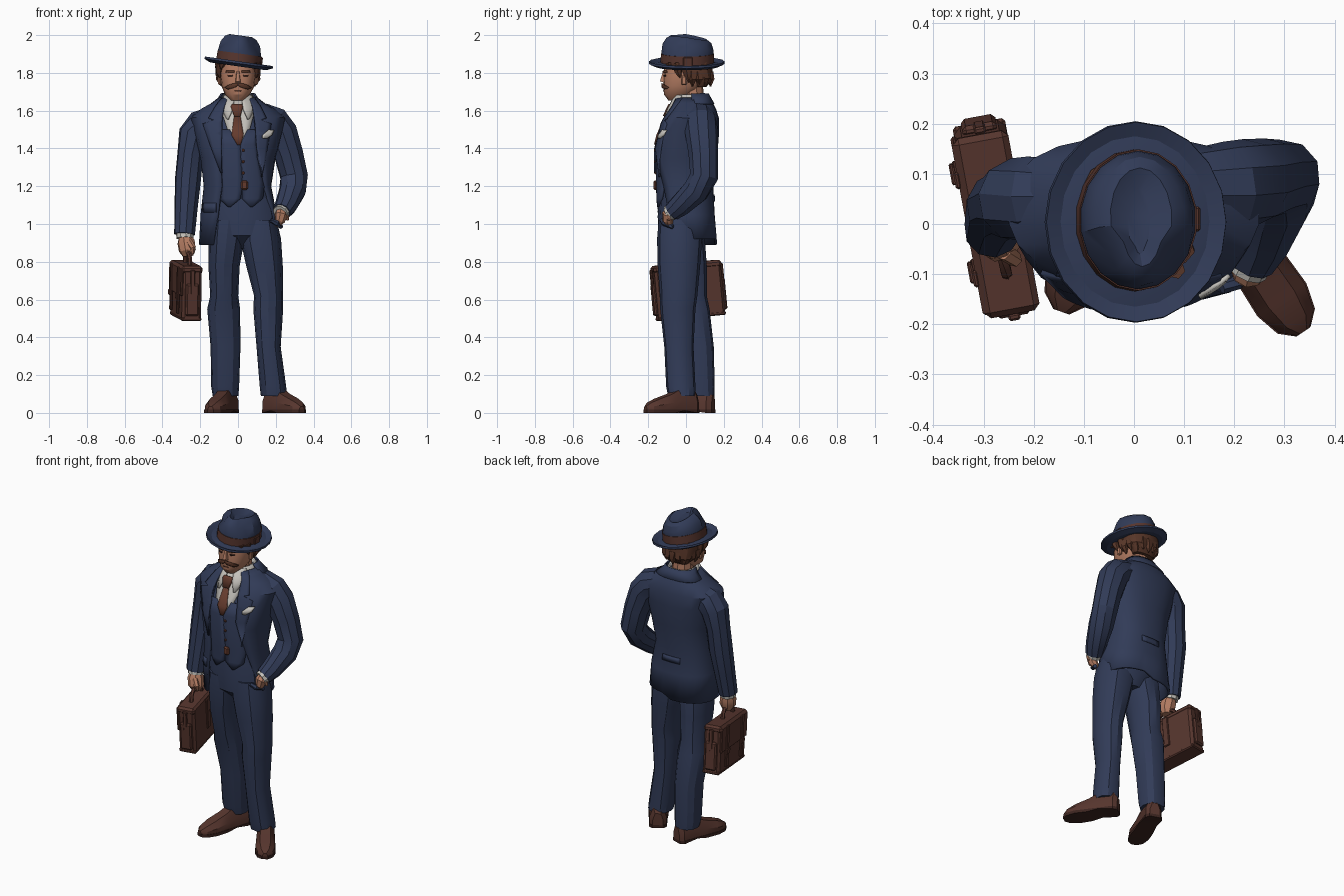
import bpy, bmesh, math
from mathutils import Vector, Matrix

P = 0.82  # squareness of body cross-sections


def material(name, rgb):
    m = bpy.data.materials.new(name)
    m.diffuse_color = (*rgb, 1)
    return m


NAVY = material("navy cloth", (0.031, 0.044, 0.096))
LEATHER = material("brown leather", (0.094, 0.036, 0.027))
DARK = material("dark brown", (0.045, 0.018, 0.014))
TIE = material("rust brown", (0.13, 0.044, 0.027))
HAIR = material("hair brown", (0.10, 0.038, 0.022))
SKIN = material("skin", (0.46, 0.205, 0.125))
WHITE = material("off white", (0.56, 0.54, 0.50))


def make(name, bm, mat, thick=0):
    bmesh.ops.recalc_face_normals(bm, faces=bm.faces)
    me = bpy.data.meshes.new(name)
    bm.to_mesh(me)
    bm.free()
    me.materials.append(mat)
    ob = bpy.data.objects.new(name, me)
    bpy.context.collection.objects.link(ob)
    if thick:
        mod = ob.modifiers.new("thickness", "SOLIDIFY")
        mod.thickness, mod.offset = thick, 0
    return ob


def skin(name, rings, mat, closed=True, caps=True, thick=0):
    bm = bmesh.new()
    vs = [[bm.verts.new(p) for p in r] for r in rings]
    n = len(vs[0])
    for a, b in zip(vs, vs[1:]):
        for i in range(n if closed else n - 1):
            j = (i + 1) % n
            bm.faces.new((a[i], a[j], b[j], b[i]))
    if caps:
        bm.faces.new(vs[0])
        bm.faces.new(vs[-1])
    return make(name, bm, mat, thick)


def spow(v, p=P):
    return math.copysign(abs(v) ** p, v)


# Stacked horizontal sections: (z, centre x, half width, front y, back y[, left edge, right edge])
def loft(name, rows, mat, n=12, caps=True, thick=0, p=P):
    rings, is_open = [], len(rows[0]) > 5
    for z, cx, rx, yf, yb, *edge in rows:
        a0, a1 = 0, math.tau
        if edge:
            a0 = math.asin(min(1, ((edge[1] - cx) / rx) ** (1 / p)))
            a1 -= math.asin(min(1, ((cx - edge[0]) / rx) ** (1 / p)))
        ring = []
        for k in range(n + is_open):
            a = a0 + (a1 - a0) * k / n
            ring.append((cx + rx * spow(math.sin(a), p),
                         (yf + yb) / 2 - (yb - yf) / 2 * spow(math.cos(a), p), z))
        rings.append(ring)
    return skin(name, rings, mat, not is_open, caps and not is_open, thick)


def surface_y(rows, x, z, side=-1):
    z = min(max(z, rows[0][0]), rows[-1][0])
    for a, b in zip(rows, rows[1:]):
        if z <= b[0]:
            break
    t = (z - a[0]) / (b[0] - a[0])
    _, cx, rx, yf, yb = [u + (v - u) * t for u, v in zip(a[:5], b[:5])]
    u = min(0.98, abs(x - cx) / rx)
    return (yf + yb) / 2 + side * (yb - yf) / 2 * (1 - u ** (2 / P)) ** (P / 2)


# Plate laid on a lofted surface, spans are (z, x0, x1)
def plate(name, rows, spans, mat, off=0.005, side=-1, thick=0.009):
    rings = []
    for z, x0, x1 in spans:
        xs = [x0 + (x1 - x0) * k / 4 for k in range(5)]
        rings.append([(x, surface_y(rows, x, z, side) + side * off, z) for x in xs])
    return skin(name, rings, mat, False, False, thick)


# Tube along a path of (x, y, z, radius)
def tube(name, path, mat, n=10):
    pts = [Vector(p[:3]) for p in path]
    rings = []
    for i, p in enumerate(pts):
        t = (pts[min(i + 1, len(pts) - 1)] - pts[max(i - 1, 0)]).normalized()
        u = t.cross(Vector((0.2, 1, 0.1))).normalized()
        v = t.cross(u)
        rings.append([p + path[i][3] * (u * math.cos(math.tau * k / n) + v * math.sin(math.tau * k / n))
                      for k in range(n)])
    return skin(name, rings, mat)


def box(name, c, size, mat, mx=Matrix(), bevel=0.0):
    bm = bmesh.new()
    bmesh.ops.create_cube(bm, size=1)
    bmesh.ops.scale(bm, vec=size, verts=bm.verts)
    if bevel:
        bmesh.ops.bevel(bm, geom=bm.edges[:], offset=bevel, segments=1, affect='EDGES')
    bmesh.ops.transform(bm, matrix=mx @ Matrix.Translation(c), verts=bm.verts)
    return make(name, bm, mat)


def flip(spans, dx=0):
    return [(z, dx - a, dx - b) for z, a, b in spans]


# Trousers
loft("trouser_hips", [(0.87, 0.03, 0.06, -0.07, 0.06), (0.94, 0.035, 0.17, -0.145, 0.10),
                      (1.04, 0.025, 0.175, -0.150, 0.11), (1.14, 0.02, 0.16, -0.143, 0.10)], NAVY)
loft("right_trouser_leg", [(0.09, -0.066, 0.068, 0.015, 0.15), (0.14, -0.068, 0.074, 0.0, 0.152),
     (0.35, -0.066, 0.079, -0.02, 0.147), (0.55, -0.076, 0.087, -0.065, 0.125), (0.62, -0.073, 0.074, -0.085, 0.11),
     (0.78, -0.074, 0.083, -0.12, 0.11), (0.92, -0.06, 0.095, -0.143, 0.10), (1.02, -0.05, 0.10, -0.14, 0.08)],
     NAVY, p=0.9)
loft("left_trouser_leg", [(0.09, 0.190, 0.069, -0.095, 0.05), (0.14, 0.185, 0.070, -0.105, 0.05),
     (0.35, 0.162, 0.064, -0.115, 0.04), (0.55, 0.160, 0.079, -0.137, 0.05), (0.62, 0.162, 0.077, -0.138, 0.06),
     (0.78, 0.140, 0.097, -0.150, 0.075), (0.92, 0.12, 0.108, -0.153, 0.085), (1.02, 0.115, 0.09, -0.145, 0.08)],
     NAVY, p=0.9)


# Shoes
def shoe(name, heel, toe):
    h, d = Vector((*heel, 0)), Vector((toe[0] - heel[0], toe[1] - heel[1], 0))
    s = Vector((-d.y, d.x, 0)).normalized()
    up = Vector((0, 0, 1))
    prof = [(0, .030, .09), (.07, .048, .12), (.33, .050, .13), (.52, .053, .10),
            (.76, .056, .075), (.92, .042, .055), (1, .014, .035)]
    rings = [[h + d * t + s * w * a + up * (0.018 + (z - 0.018) * b) for a, b in
              ((-1, 0), (-1, .45), (-.55, 1), (.55, 1), (1, .45), (1, 0))] for t, w, z in prof]
    skin(name, rings, LEATHER)
    sole = [[h + d * t + s * (w + .003) * a + up * z for a, z in
             ((-1, .012 if .3 < t < .5 else 0), (-1, .018), (1, .018), (1, .012 if .3 < t < .5 else 0))]
            for t, w, _ in prof]
    skin(name + "_sole", sole, DARK)


shoe("right_shoe", (-0.035, 0.145), (-0.145, -0.175))
shoe("left_shoe", (0.158, 0.052), (0.338, -0.215))

# Waistcoat, shirt and tie
BODY = [(1.10, 0.02, 0.155, -0.145, 0.08), (1.2, 0.01, 0.155, -0.148, 0.10), (1.35, 0, 0.17, -0.155, 0.12),
        (1.42, 0, 0.18, -0.152, 0.13), (1.5, 0, 0.18, -0.132, 0.13), (1.58, 0, 0.13, -0.092, 0.12),
        (1.66, 0, 0.075, -0.055, 0.10)]
loft("waistcoat", [(1.14, *BODY[0][1:])] + BODY[1:], NAVY, n=20)
plate("waistcoat_right_point", BODY, [(1.09, -.05, -.04), (1.135, -.10, .015), (1.22, -.10, .025),
                                      (1.42, -.09, .012), (1.50, -.09, -.045)], NAVY, .006)
plate("waistcoat_left_point", BODY, [(1.09, .065, .075), (1.135, .02, .13), (1.22, .022, .14),
                                     (1.42, .010, .10), (1.50, .05, .10)], NAVY, .006)
plate("shirt_front", BODY, [(1.42, -.004, .014), (1.5, -.056, .062), (1.58, -.082, .084), (1.66, -.06, .06)], WHITE)
plate("tie_blade", BODY, [(1.42, -.004, .014), (1.47, -.034, .030), (1.575, -.02, .012)], TIE, 0.013)
plate("tie_knot", BODY, [(1.57, -.02, .013), (1.62, -.038, .026), (1.632, -.03, .02)], TIE, 0.018, thick=.016)
for i, z in enumerate((1.39, 1.33, 1.27)):
    box(f"waistcoat_button_{i}", (.027, surface_y(BODY, .027, z) - .012, z), (.014, .008, .014), TIE, bevel=.003)
box("waist_fob", (.035, -.163, 1.205), (.036, .02, .05), TIE, bevel=.008)
loft("shirt_collar", [(1.59, 0, .095, -.085, .125), (1.685, 0, .076, -.05, .105)], WHITE, n=14, caps=False, thick=.01)
COLLAR = [(1.54, 0, .12, -.125, .12), (1.60, 0, .10, -.095, .12), (1.68, 0, .085, -.055, .11)]
wing = [(1.555, -.058, -.05), (1.61, -.084, -.026), (1.68, -.076, -.018)]
plate("right_collar_wing", COLLAR, wing, WHITE)
plate("left_collar_wing", COLLAR, flip(wing), WHITE)

# Jacket, open at the front
COAT = [(0.89, 0, .200, -.135, .158, -.13, .185), (1.05, .003, .195, -.158, .145, -.105, .18),
        (1.2, -.003, .172, -.16, .137, -.085, .135), (1.35, 0, .192, -.168, .158, -.09, .105),
        (1.48, 0, .225, -.15, .168, -.085, .095), (1.56, 0, .245, -.108, .167, -.085, .085),
        (1.605, 0, .19, -.075, .153, -.08, .082), (1.635, 0, .135, -.062, .138, -.07, .075),
        (1.665, 0, .095, -.05, .118, -.055, .06)]
coat = loft("jacket", COAT, NAVY, n=20, thick=.014)
for v in coat.data.vertices:
    if v.co.z < 0.95 and v.co.x > 0.05:
        v.co.z += 0.03 + max(0, -v.co.y) * 0.3
plate("right_lapel", COAT, [(1.27, -.09, -.084), (1.4, -.14, -.088), (1.53, -.185, -.085), (1.55, -.125, -.083),
                            (1.56, -.155, -.083), (1.62, -.12, -.072), (1.665, -.085, -.052)], NAVY, .012)
plate("left_lapel", COAT, [(1.25, .123, .13), (1.4, .155, .098), (1.53, .175, .09), (1.55, .12, .086),
                           (1.56, .15, .085), (1.62, .12, .076), (1.665, .088, .058)], NAVY, .012)
plate("right_pocket_flap", COAT, [(1.06, -.185, -.115), (1.11, -.185, -.115)], NAVY, .008)
plate("back_half_belt", COAT, [(1.12, -.06, .06), (1.155, -.06, .06)], NAVY, .008, 1)
plate("pocket_square", COAT, [(1.452, .13, .15), (1.47, .130, .178), (1.498, .16, .19)], WHITE, .013)
loft("jacket_neck_collar", [(1.635, 0, .142, -.02, .147, -.137, .137), (1.665, 0, .103, -.02, .130, -.100, .100),
                            (1.69, 0, .088, -.02, .116, -.086, .086)], NAVY, caps=False, thick=.008)

# Sleeves, cuffs and hands
tube("right_sleeve", [(-.13, .055, 1.548, .075), (-.195, .052, 1.52, .086), (-.232, .048, 1.475, .084),
                      (-.252, .042, 1.37, .070), (-.265, .035, 1.235, .070), (-.275, .01, 1.08, .062),
                      (-.283, -.012, .945, .056)], NAVY)
tube("left_sleeve", [(.12, .07, 1.565, .08), (.19, .075, 1.535, .090), (.228, .082, 1.485, .088),
                     (.268, .092, 1.37, .079), (.297, .095, 1.25, .075), (.288, .052, 1.175, .072),
                     (.255, -.03, 1.10, .060), (.232, -.075, 1.065, .050)], NAVY)
tube("right_cuff", [(-.282, -.01, .96, .047), (-.281, -.016, .925, .046)], WHITE)
tube("left_cuff", [(.24, -.06, 1.075, .044), (.224, -.092, 1.056, .043)], WHITE)
tube("right_hand", [(-.281, -.015, .94, .032), (-.275, -.025, .905, .047), (-.268, -.03, .86, .046),
                    (-.265, -.028, .83, .028)], SKIN, 8)
tube("right_thumb", [(-.26, -.055, .91, .018), (-.238, -.07, .875, .016), (-.24, -.06, .845, .01)], SKIN, 6)
tube("left_hand", [(.232, -.075, 1.065, .032), (.228, -.095, 1.045, .035), (.222, -.096, 1.02, .028),
                   (.205, -.085, .99, .015)], SKIN, 8)
tube("left_thumb", [(.245, -.09, 1.055, .014), (.258, -.095, 1.04, .012), (.264, -.09, 1.02, .007)], SKIN, 6)

# Pocket welt over the left hand
tube("left_pocket_welt", [(.175, -.128, 1.02, .012), (.205, -.118, 1.005, .015), (.228, -.07, .985, .012)], NAVY, 6)

# Head
HEAD = [(1.655, -.005, .034, -.094, -.02), (1.685, -.003, .066, -.116, .04), (1.73, 0, .087, -.12, .08),
        (1.79, 0, .096, -.118, .11), (1.87, 0, .095, -.112, .12)]
loft("head", HEAD, SKIN, n=16)
tube("neck", [(0, .035, 1.58, .065), (0, .03, 1.74, .060)], SKIN)
skin("nose", [[(-.018, -.10, 1.745), (.018, -.10, 1.745), (.011, -.138, 1.755), (-.011, -.138, 1.755)],
              [(-.009, -.105, 1.81), (.009, -.105, 1.81), (.005, -.122, 1.808), (-.005, -.122, 1.808)]], SKIN)
tache = [(1.715, -.060, -.05), (1.724, -.069, -.012), (1.735, -.052, .001), (1.744, -.02, .001)]
brow = [(1.802, -.066, -.018), (1.812, -.06, -.02)]
eye = [(1.782, -.052, -.03), (1.79, -.055, -.026)]
for side, f in (("right", list), ("left", flip)):
    plate(side + "_moustache", HEAD, f(tache), HAIR, .006, thick=.009)
    plate(side + "_eyebrow", HEAD, f(brow), HAIR, .004, thick=.007)
    plate(side + "_eye", HEAD, f(eye), DARK, .002, thick=.005)
    s = -1 if side == "right" else 1
    box(side + "_ear", (s * .097, -.01, 1.76), (.018, .03, .05), SKIN, bevel=.007)
    tube(side + "_temple_hair", [(s * .092, -.05, 1.85, .030), (s * .100, -.04, 1.805, .020),
                                 (s * .095, -.03, 1.775, .005)], HAIR, 6)
    tube(side + "_ear_hair", [(s * .09, .005, 1.83, .032), (s * .097, .012, 1.785, .022),
                              (s * .094, .018, 1.75, .006)], HAIR, 6)
    tube(side + "_fringe", [(s * .083, -.09, 1.85, .020), (s * .09, -.088, 1.82, .004)], HAIR, 6)
plate("mouth", HEAD, [(1.702, -.016, .016), (1.706, -.018, .018)], TIE, .002, thick=.004)
loft("hair", [(1.725, 0, .066, .045, .108), (1.77, 0, .100, .03, .138), (1.81, 0, .108, -.03, .14),
              (1.87, 0, .105, -.04, .135)], HAIR, n=14)
for i in range(9):
    a = math.pi * i / 8
    x, y = math.cos(a), math.sin(a)
    tube(f"hair_tuft_{i}", [(.086 * x, .035 + .085 * y, 1.80, .03), (.098 * x, .035 + .097 * y, 1.765, .021),
                            (.086 * x, .035 + .095 * y, 1.728 + .012 * (i % 2), .004)], HAIR, 5)

# Hat, tipped to one side
tilt = Matrix.Translation((0, 0, 1.85)) @ Matrix.Rotation(math.radians(8), 4, 'Y') @ Matrix.Translation((0, 0, -1.85))
hat = [loft("hat_brim", [(1.842, .002, .09, -.10, .11), (1.835, .002, .15, -.165, .175), (1.85, .003, .183, -.197, .205),
                         (1.862, .003, .181, -.195, .203), (1.85, .002, .15, -.165, .175), (1.86, .002, .10, -.11, .12)],
            NAVY, n=20, p=1),
       loft("hat_crown", [(1.845, .002, .116, -.130, .144), (1.91, 0, .116, -.13, .146), (1.955, -.002, .107, -.124, .144),
                          (1.985, -.004, .086, -.105, .134), (1.998, -.006, .062, -.085, .112),
                          (1.978, -.008, .022, -.06, .07)], NAVY, n=18, p=1),
       loft("hat_band", [(1.847, .002, .121, -.135, .149), (1.903, .001, .119, -.133, .149)], LEATHER, n=18, p=1)]
for v in hat[1].data.vertices:
    if v.co.z > 1.94:
        if v.co.y < -0.03:
            v.co.x *= 0.7
        v.co.z -= 0.2 * max(0, v.co.y)
for ob in hat:
    ob.data.transform(tilt)
box("hat_bow", (.121, .01, 1.875), (.012, .05, .05), LEATHER, tilt, .004)

# Briefcase
CASE = Matrix.Translation((-.275, .012, .65)) @ Matrix.Rotation(math.radians(10.5), 4, 'Z') @ Matrix.Rotation(math.radians(5.5), 4, 'X')
box("case_body", (0, 0, -.005), (.104, .36, .285), LEATHER, CASE, .014)
box("case_lid", (-.002, 0, .125), (.112, .366, .04), LEATHER, CASE, .012)
box("case_flap", (-.054, 0, .06), (.014, .35, .15), LEATHER, CASE, .005)
for i, y in enumerate((-.1, .1)):
    box(f"case_strap_{i}", (-.062, y, .01), (.012, .034, .25), LEATHER, CASE, .004)
    box(f"case_buckle_{i}", (-.069, y, -.02), (.01, .042, .03), LEATHER, CASE, .003)
    box(f"case_end_pocket_{i}", (0, y * 1.85, -.035), (.07, .022, .17), LEATHER, CASE, .008)
    box(f"case_end_strap_{i}", (0, y * 1.9, .06), (.024, .014, .13), LEATHER, CASE, .004)
box("case_inner_strap", (.055, 0, .03), (.012, .04, .19), LEATHER, CASE, .004)
box("case_base", (0, 0, -.138), (.106, .362, .02), LEATHER, CASE, .006)
arc = [(0, -.03 - .07 * math.cos(math.pi * k / 8), .14 + .065 * math.sin(math.pi * k / 8) ** .6, .012) for k in range(9)]
tube("case_handle", [(*(CASE @ Vector(p[:3])), p[3]) for p in arc], LEATHER, 6)

# Shading
for ob in bpy.context.scene.objects:
    ob.select_set(True)
bpy.context.view_layer.objects.active = coat
bpy.ops.object.shade_smooth_by_angle(angle=math.radians(30))
